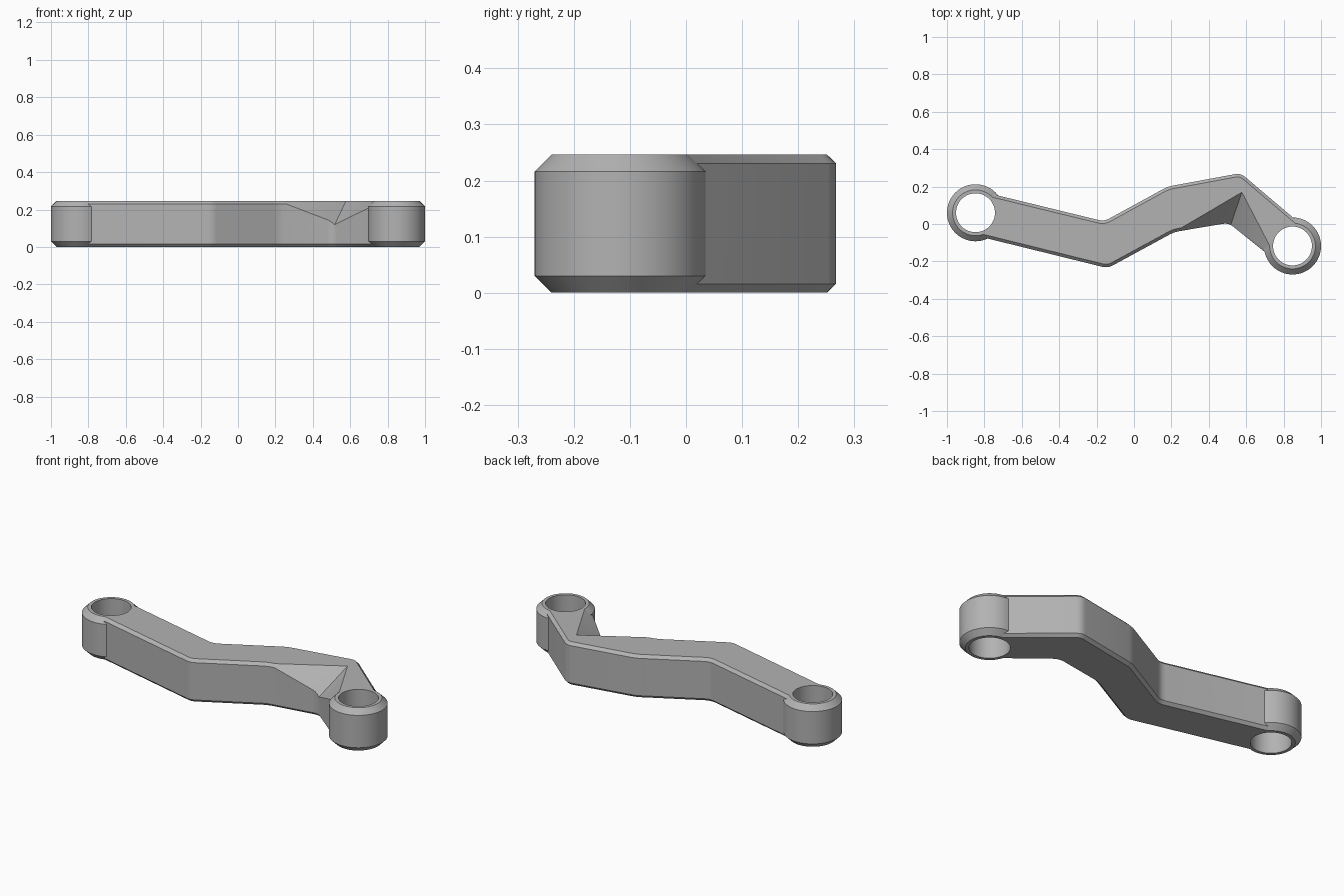
import bpy, bmesh, math
from mathutils import Vector

if "Cube" in bpy.data.objects:
    bpy.data.objects.remove(bpy.data.objects["Cube"])

HEIGHT = 0.246
LEFT_PIN = Vector((-0.8475, 0.06))
RIGHT_PIN = Vector((0.8475, -0.1175))

grey = bpy.data.materials.new("plain_grey")
grey.use_nodes = True
colour = (0.45, 0.45, 0.45, 1)
grey.diffuse_color = colour
grey.node_tree.nodes["Principled BSDF"].inputs["Base Color"].default_value = colour


def add_object(name, bm):
    bmesh.ops.recalc_face_normals(bm, faces=bm.faces)
    mesh = bpy.data.meshes.new(name)
    bm.to_mesh(mesh)
    bm.free()
    mesh.materials.append(grey)
    obj = bpy.data.objects.new(name, mesh)
    bpy.context.collection.objects.link(obj)
    return obj


def inset(loop, d):
    """Offset a counter-clockwise loop inwards with mitred corners."""
    out = []
    for i, p in enumerate(loop):
        a = (p - loop[i - 1]).normalized()
        b = (loop[(i + 1) % len(loop)] - p).normalized()
        na, nb = Vector((-a.y, a.x)), Vector((-b.y, b.x))
        out.append(p + (na + nb) * d / (1 + na.dot(nb)))
    return out


def rounded(points, sharp, reach=0.03, steps=4):
    """Round every corner of a loop except those listed as sharp."""
    out = []
    for i, p in enumerate(points):
        if i in sharp:
            out.append(p)
            continue
        a = p + (points[i - 1] - p).normalized() * reach
        b = p + (points[(i + 1) % len(points)] - p).normalized() * reach
        for k in range(steps + 1):
            t = k / steps
            out.append(a * (1 - t) ** 2 + p * 2 * t * (1 - t) + b * t * t)
    return out


def prism(name, loop, z0, z1, chamfer=0):
    """Upright prism with optional chamfers round both rims."""
    levels = [(z0, loop), (z1, loop)]
    if chamfer:
        small = inset(loop, chamfer)
        levels = [(z0, small), (z0 + chamfer, loop), (z1 - chamfer, loop), (z1, small)]
    bm = bmesh.new()
    rings = [[bm.verts.new((p.x, p.y, z)) for p in lp] for z, lp in levels]
    bm.faces.new(rings[0][::-1])
    bm.faces.new(rings[-1])
    n = len(loop)
    for low, high in zip(rings, rings[1:]):
        for i in range(n):
            j = (i + 1) % n
            bm.faces.new((low[i], low[j], high[j], high[i]))
    return add_object(name, bm)


def circle(centre, radius, sides=64):
    return [centre + Vector((math.cos(a), math.sin(a))) * radius
            for a in (2 * math.pi * i / sides for i in range(sides))]


def boolean(target, tool, operation):
    mod = target.modifiers.new(operation.lower(), 'BOOLEAN')
    mod.operation, mod.object, mod.solver = operation, tool, 'EXACT'
    bpy.context.view_layer.objects.active = target
    bpy.ops.object.modifier_apply(modifier=mod.name)
    bpy.data.objects.remove(tool)


# Cranked arm with chamfered rims, its ends buried in the bosses
outline = [Vector(p) for p in (
    (-0.875, -0.055), (-0.14, -0.236), (0.215, -0.043), (0.505, 0.006), (0.773, -0.209),
    (0.922, -0.026), (0.57, 0.272), (0.18, 0.20), (-0.16, 0.014), (-0.82, 0.175))]
arm = prism("linkage_arm", rounded(outline, sharp=(0, 4, 5, 9)), 0, HEIGHT, 0.016)

# Two-sided sloping notch cut into the inside of the bend
apex = Vector((0.577, 0.17, HEIGHT))
rim = [apex + (Vector(p) - apex) * 1.3
       for p in ((0.215, -0.043, HEIGHT), (0.73, -0.125, HEIGHT))]
valley = apex + (Vector((0.52, 0.004, 0.125)) - apex) * 1.5
lift = Vector((0, 0, 0.2))
bm = bmesh.new()
for p in [apex, valley] + rim + [q + lift for q in [apex] + rim]:
    bm.verts.new(p)
bmesh.ops.convex_hull(bm, input=bm.verts)
notch = add_object("notch_cutter", bm)
boolean(arm, notch, 'DIFFERENCE')

# Chamfered end bosses, then their through holes
for pin in (LEFT_PIN, RIGHT_PIN):
    boolean(arm, prism("boss", circle(pin, 0.1525), 0, HEIGHT, 0.03), 'UNION')
for pin in (LEFT_PIN, RIGHT_PIN):
    boolean(arm, prism("hole_cutter", circle(pin, 0.104), -0.1, HEIGHT + 0.1), 'DIFFERENCE')

# Smooth curved walls, crisp edges
bpy.ops.object.select_all(action='DESELECT')
arm.select_set(True)
bpy.context.view_layer.objects.active = arm
bpy.ops.object.shade_smooth_by_angle(angle=math.radians(25))
